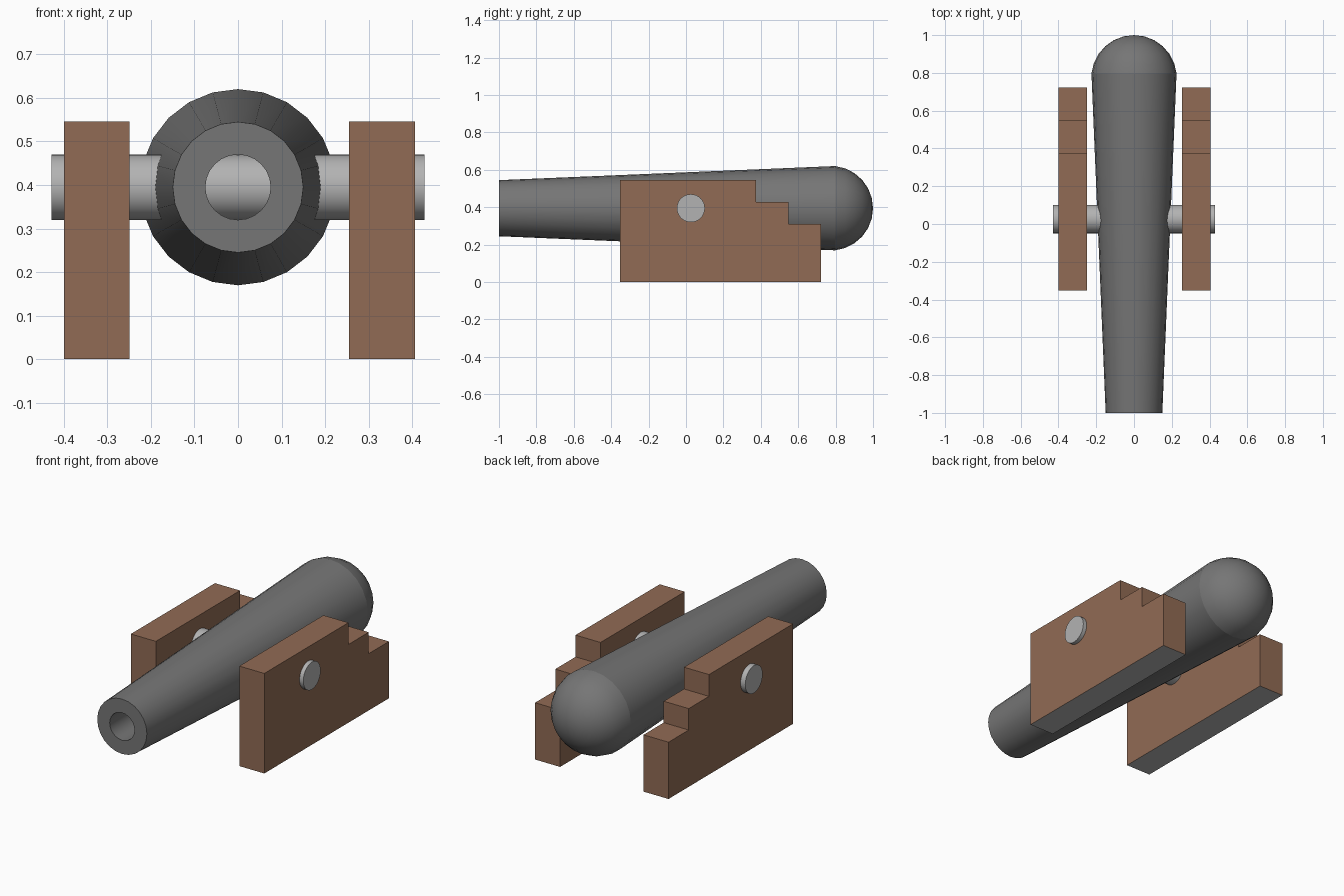
import bpy, bmesh, math
from mathutils import Matrix

if "Cube" in bpy.data.objects:
    bpy.data.objects.remove(bpy.data.objects["Cube"])

AXIS_Z = 0.395   # height of the barrel axis


def material(name, rgb):
    m = bpy.data.materials.new(name)
    m.diffuse_color = (*rgb, 1)
    m.use_nodes = True
    m.node_tree.nodes["Principled BSDF"].inputs["Base Color"].default_value = m.diffuse_color
    return m


iron = material("dark iron", (0.18, 0.18, 0.18))
steel = material("light steel", (0.45, 0.45, 0.45))
wood = material("brown wood", (0.283, 0.147, 0.089))


def finish(name, bm, mats, smooth=None):
    bmesh.ops.recalc_face_normals(bm, faces=bm.faces)
    bm.normal_update()
    if len(mats) > 1:                       # second material on downward faces
        for f in bm.faces:
            f.material_index = int(f.normal.z < -0.9)
    me = bpy.data.meshes.new(name)
    bm.to_mesh(me)
    bm.free()
    for m in mats:
        me.materials.append(m)
    ob = bpy.data.objects.new(name, me)
    bpy.context.collection.objects.link(ob)
    if smooth:
        bpy.ops.object.select_all(action='DESELECT')
        ob.select_set(True)
        bpy.context.view_layer.objects.active = ob
        bpy.ops.object.shade_smooth_by_angle(angle=math.radians(smooth), keep_sharp_edges=True)
    return ob


# Barrel: lathe profile (y, radius) from bore bottom, out of the muzzle, to the domed breech
R, CY, RIM = 0.2265, 0.7735, 0.797
profile = [(0.03, 0), (0.03, 0.075), (-1, 0.075), (-1, 0.15)]
a0 = math.acos((RIM - CY) / R)
for i in range(7):
    a = a0 * (1 - i / 6)
    profile.append((CY + R * math.cos(a), R * math.sin(a)))
bm = bmesh.new()
verts = [bm.verts.new((0, y, AXIS_Z + r)) for y, r in profile]
edges = [bm.edges.new(p) for p in zip(verts, verts[1:])]
bmesh.ops.spin(bm, geom=verts + edges, cent=(0, 0, AXIS_Z), axis=(0, 1, 0),
               angle=math.tau, steps=24)
bmesh.ops.remove_doubles(bm, verts=bm.verts, dist=1e-5)
for e in bm.edges:                          # crisp line where the dome starts
    if all(abs(v.co.y - RIM) < 1e-4 for v in e.verts):
        e.smooth = False
finish("barrel", bm, [iron], 30)

# Trunnion: cross pin right through barrel and cheeks
bm = bmesh.new()
bmesh.ops.create_cone(bm, cap_ends=True, segments=32, radius1=0.075, radius2=0.075,
                      depth=0.857,
                      matrix=Matrix.Translation((0, 0.026, AXIS_Z)) @ Matrix.Rotation(math.pi / 2, 4, 'Y'))
finish("trunnion", bm, [steel], 30)

# Stepped carriage cheeks: side profile (y, z) extruded across x, undersides left steel grey
steps = [(-0.353, 0), (0.722, 0), (0.722, 0.31), (0.548, 0.31),
         (0.548, 0.427), (0.373, 0.427), (0.373, 0.546), (-0.353, 0.546)]
for name, x in (("left_cheek", -0.40), ("right_cheek", 0.255)):
    bm = bmesh.new()
    face = bm.faces.new([bm.verts.new((x, y, z)) for y, z in steps])
    out = bmesh.ops.extrude_face_region(bm, geom=[face], use_keep_orig=True)
    bmesh.ops.translate(bm, vec=(0.151, 0, 0),
                        verts=[g for g in out["geom"] if isinstance(g, bmesh.types.BMVert)])
    finish(name, bm, [wood, steel])
